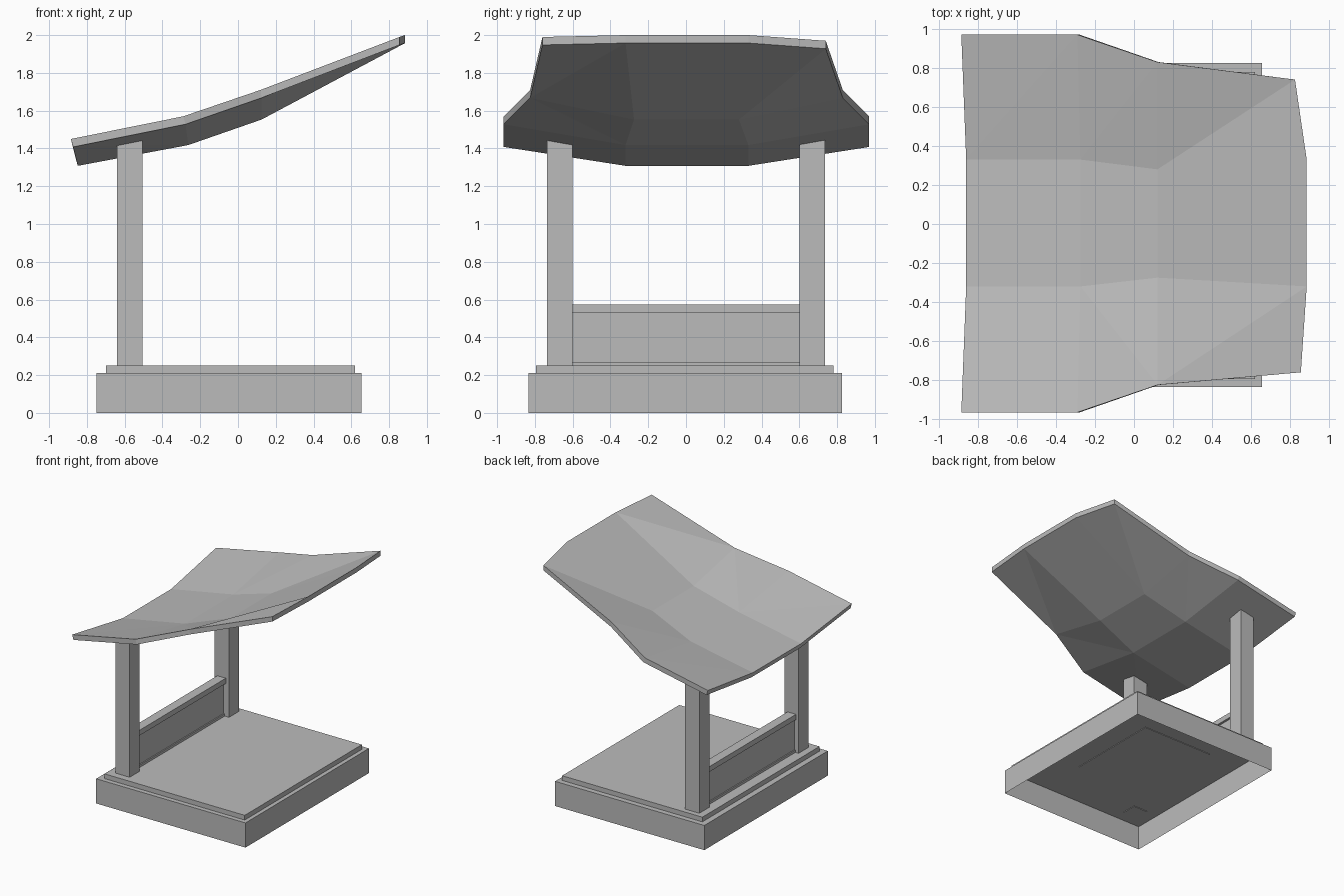
import bpy, bmesh

if "Cube" in bpy.data.objects:
    bpy.data.objects.remove(bpy.data.objects["Cube"], do_unlink=True)

# Single plain grey finish
grey = bpy.data.materials.new("plain grey")
grey.use_nodes = True
COLOUR = (0.5, 0.5, 0.5, 1)
grey.diffuse_color = COLOUR
grey.node_tree.nodes["Principled BSDF"].inputs["Base Color"].default_value = COLOUR


def finish(name, bm):
    bmesh.ops.recalc_face_normals(bm, faces=bm.faces)
    mesh = bpy.data.meshes.new(name)
    bm.to_mesh(mesh)
    bm.free()
    mesh.materials.append(grey)
    obj = bpy.data.objects.new(name, mesh)
    bpy.context.collection.objects.link(obj)
    return obj


def box(name, xs, ys, zs, open_bottom=False, top=None):
    """Box from ranges; top(x, y) optionally slopes the upper corners."""
    bm = bmesh.new()
    bmesh.ops.create_cube(bm, size=1)
    for v in bm.verts:
        x, y, z = (r[0] if c < 0 else r[1] for c, r in zip(v.co, (xs, ys, zs)))
        v.co = (x, y, top(x, y) if top and z == zs[1] else z)
    obj_faces = [f for f in bm.faces if all(v.co.z == min(w.co.z for w in bm.verts) for v in f.verts)]
    bmesh.ops.recalc_face_normals(bm, faces=bm.faces)
    if open_bottom:
        bmesh.ops.delete(bm, geom=obj_faces, context='FACES_ONLY')
    return finish(name, bm)


# Base: hollow plinth, floor slab and the plate under it
box("base", (-0.75, 0.655), (-0.835, 0.825), (0, 0.21), open_bottom=True)
box("floor_slab", (-0.70, 0.62), (-0.795, 0.78), (0.21, 0.25))
box("underside_plate", (-0.43, 0.24), (-0.40, 0.43), (0.205, 0.21))


# Posts, cut to the slope of the roof
def post_top(x, y):
    return 1.435 + 0.19 * (x + 0.57) + 0.15 * (abs(y) - 0.67)


for side, ys in (("front", (-0.735, -0.60)), ("back", (0.60, 0.735))):
    box(side + "_post", (-0.64, -0.505), ys, (0.205, 1.44), top=post_top)

# Railing between the posts
rail_y = (-0.605, 0.605)
box("railing_sill", (-0.61, -0.545), rail_y, (0.25, 0.27))
box("railing_panel", (-0.60, -0.555), rail_y, (0.27, 0.53))
box("railing_cap", (-0.615, -0.535), rail_y, (0.53, 0.575))

# Roof: four rows from the low end to the high end, each running front to back
rows = [
    [(-0.885, -0.965, 1.45), (-0.86, -0.32, 1.35), (-0.86, 0.33, 1.35), (-0.885, 0.97, 1.45)],
    [(-0.29, -0.965, 1.57), (-0.275, -0.32, 1.46), (-0.275, 0.33, 1.46), (-0.29, 0.97, 1.57)],
    [(0.12, -0.825, 1.71), (0.12, -0.275, 1.595), (0.12, 0.28, 1.595), (0.12, 0.83, 1.71)],
    [(0.855, -0.76, 1.99), (0.885, -0.32, 2.0), (0.885, 0.33, 2.0), (0.825, 0.74, 1.97)],
]
lean = (0.012, 0.012, 0.005, 0)
bm = bmesh.new()
upper = [[bm.verts.new(p) for p in row] for row in rows]
lower = [[bm.verts.new((x + d, y, z - 0.042)) for x, y, z in row] for row, d in zip(rows, lean)]
falling = {(1, 0), (2, 1)}      # panels folded along the other diagonal
for sheet in (upper, lower):
    for i in range(3):
        for j in range(3):
            a, b = sheet[i][j], sheet[i + 1][j]
            c, d = sheet[i + 1][j + 1], sheet[i][j + 1]
            tris = ((a, b, d), (b, c, d)) if (i, j) in falling else ((a, b, c), (a, c, d))
            for t in tris:
                bm.faces.new(t)


def rim(sheet):
    return (sheet[0] + [r[3] for r in sheet[1:]] + sheet[3][2::-1]
            + [sheet[2][0], sheet[1][0]])


top_rim, low_rim = rim(upper), rim(lower)
for k in range(len(top_rim)):
    bm.faces.new((top_rim[k - 1], top_rim[k], low_rim[k], low_rim[k - 1]))
finish("roof", bm)
